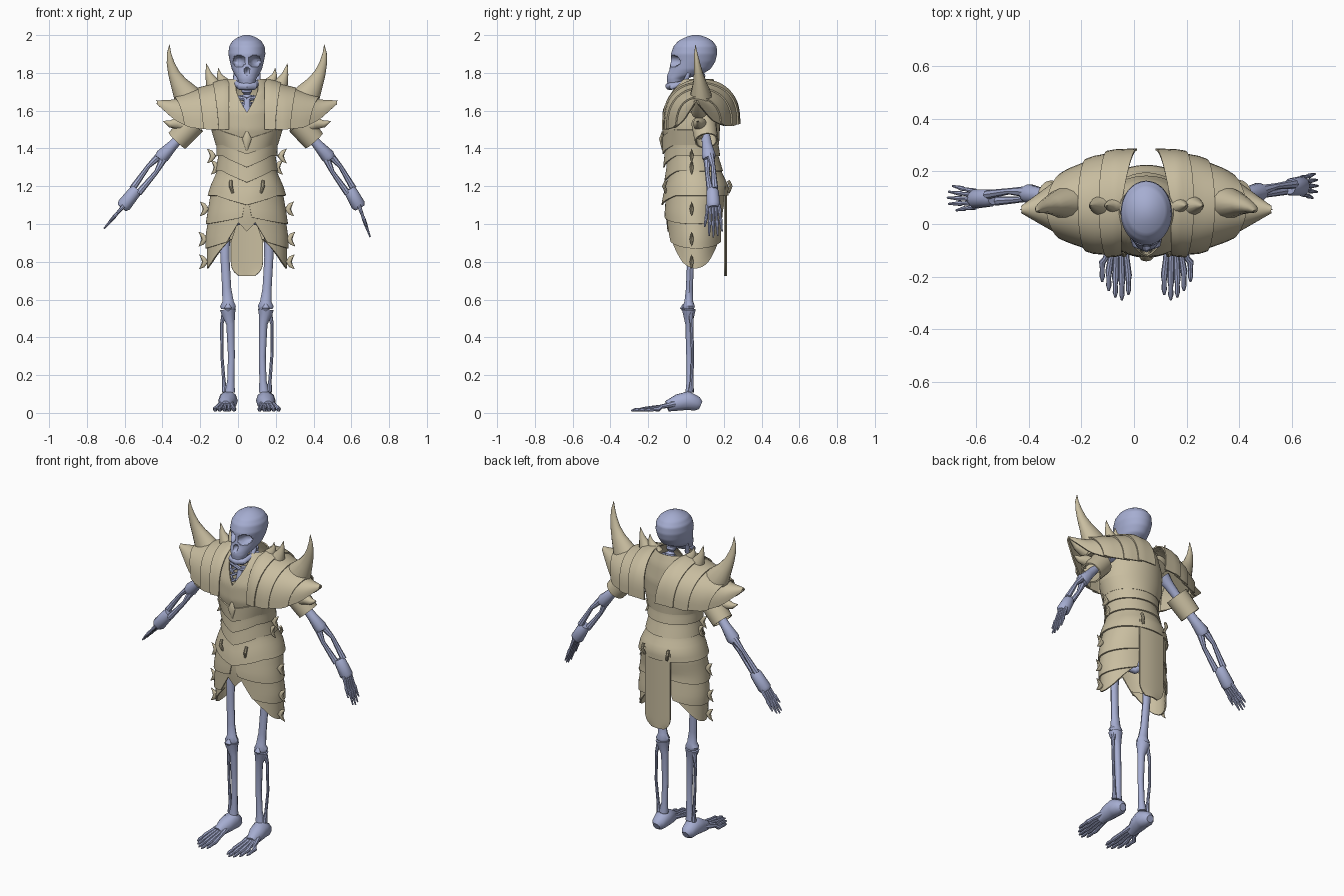
import bpy, bmesh, math
from mathutils import Vector as V

if "Cube" in bpy.data.objects:
    bpy.data.objects.remove(bpy.data.objects["Cube"])

X0 = 0.047  # body centre line


def material(name, col):
    m = bpy.data.materials.new(name)
    m.diffuse_color = (*col, 1)
    m.use_nodes = True
    m.node_tree.nodes["Principled BSDF"].inputs["Base Color"].default_value = m.diffuse_color
    return m


BONE = material("blue grey bone", (0.38, 0.42, 0.64))
ARMOR = material("tan armour", (0.58, 0.51, 0.35))


def lut(x, rows):
    """Linear interpolation in rows of (x, values...)."""
    rows = sorted(rows)
    if x <= rows[0][0]:
        return rows[0][1:]
    for a, b in zip(rows, rows[1:]):
        if x <= b[0]:
            k = (x - a[0]) / (b[0] - a[0])
            return tuple(p + (q - p) * k for p, q in zip(a[1:], b[1:]))
    return rows[-1][1:]


def finish(name, bm, mat, thick=0, angle=40):
    bmesh.ops.recalc_face_normals(bm, faces=bm.faces)
    me = bpy.data.meshes.new(name)
    bm.to_mesh(me)
    bm.free()
    me.materials.append(mat)
    ob = bpy.data.objects.new(name, me)
    bpy.context.collection.objects.link(ob)
    bpy.ops.object.select_all(action='DESELECT')
    ob.select_set(True)
    bpy.context.view_layer.objects.active = ob
    if thick:
        m = ob.modifiers.new("thickness", 'SOLIDIFY')
        m.thickness, m.offset = thick, 0
        bpy.ops.object.modifier_apply(modifier=m.name)
    bpy.ops.object.shade_smooth_by_angle(angle=math.radians(angle))
    return ob


def grid(name, f, nu, nv, mat, thick=0.008, closed=False, caps=False):
    """Surface f(u, v) with u, v in 0..1."""
    bm = bmesh.new()
    cols = nu if closed else nu + 1
    vs = [[bm.verts.new(f(i / nu, j / nv)) for i in range(cols)] for j in range(nv + 1)]
    for j in range(nv):
        for i in range(nu):
            k = (i + 1) % cols
            bm.faces.new((vs[j][i], vs[j][k], vs[j + 1][k], vs[j + 1][i]))
    if caps:
        bm.faces.new(vs[0])
        bm.faces.new(vs[-1])
    return finish(name, bm, mat, thick)


def tube(name, pts, radii, mat=BONE, n=10, flat=1.0, thick=0, caps=True):
    """Round bar through pts with a radius per point; flat scales its depth."""
    pts = [V(p) for p in pts]
    d = pts[-1] - pts[0]
    ref = V((0, 0, 1)) if abs(d.y) > 0.8 * d.length else V((0, 1, 0))
    bm = bmesh.new()
    rings = []
    for i, p in enumerate(pts):
        t = (pts[min(i + 1, len(pts) - 1)] - pts[max(i - 1, 0)]).normalized()
        s = t.cross(ref).normalized()
        w = s.cross(t)
        r = max(radii[i], 0.001)
        rings.append([bm.verts.new(p + s * r * math.cos(a) + w * r * flat * math.sin(a))
                      for a in (2 * math.pi * k / n for k in range(n))])
    for a, b in zip(rings, rings[1:]):
        for k in range(n):
            bm.faces.new((a[k], a[(k + 1) % n], b[(k + 1) % n], b[k]))
    if caps:
        bm.faces.new(rings[0])
        bm.faces.new(rings[-1])
    return finish(name, bm, mat, thick)


# ---------- skull ----------
SKULL = [(1.74, .04, -.098, -.02), (1.77, .05, -.102, 0), (1.79, .064, -.1, .08),
         (1.82, .08, -.088, .13), (1.86, .09, -.08, .155), (1.90, .098, -.08, .165),
         (1.94, .094, -.066, .162), (1.97, .076, -.04, .14), (1.99, .046, 0, .105), (2.0, .015, .035, .07)]


def skull(u, v):
    z = 1.74 + .26 * v
    w, yf, yb = lut(z, SKULL)
    a = 2 * math.pi * u
    x, y = w * math.sin(a), (yf + yb) / 2 - (yb - yf) / 2 * math.cos(a)
    if y < 0.02:  # eye sockets and nose hollow
        e = math.hypot(abs(x) - .042, z - 1.862) / .03
        n = math.hypot(x * 1.4, z - 1.808) / .02
        y += .045 * max(0, 1 - e ** 4) + .03 * max(0, 1 - n ** 2)
    return V((X0 + x, y, z))


grid("skull", skull, 64, 40, BONE, 0, True, True)
tube("jaw", [(X0 + x, y, z) for x, y, z in [(-.062, .015, 1.80), (-.056, -.005, 1.745), (-.036, -.075, 1.73),
     (0, -.088, 1.73), (.036, -.075, 1.73), (.056, -.005, 1.745), (.062, .015, 1.80)]],
     [.01, .018, .02, .021, .02, .018, .01])

# ---------- spine, ribs, pelvis ----------
tube("spine", [(X0, .07 + .03 * math.sin(i / 8), 1.8 - .0125 * i) for i in range(61)],
     [.028 if i % 3 else .016 for i in range(61)])
tube("breastbone", [(X0, -.05, 1.66), (X0, -.075, 1.56), (X0, -.075, 1.46)], [.015, .02, .01], flat=.4)
tube("sacrum", [(X0, .1, 1.13), (X0, .11, 1.03), (X0, .09, .98)], [.05, .04, .01], flat=.5)
for s in (-1, 1):
    for i in range(9):
        z, r = 1.68 - .037 * i, .07 + .075 * math.sin(math.pi * (i + 1.5) / 11)
        tube("rib", [(X0 + s * r * math.sin(a), .035 - .1 * math.cos(a), z - .05 * (1 - a / math.pi))
                     for a in (math.pi * (.12 + .88 * k / 8) for k in range(9))], [.008] * 9, n=6)
    tube("collarbone", [(X0, -.04, 1.66), (X0 + s * .1, -.02, 1.68), (X0 + s * .19, .06, 1.66)], [.012] * 3, n=8)
    tube("pelvis", [(X0 + s * .04, .11, 1.12), (X0 + s * .11, .06, 1.13), (X0 + s * .09, .03, 1.05),
                    (X0 + s * .05, 0, 1.01), (X0, -.02, 1.02)], [.03, .03, .035, .02, .014])

# ---------- legs and feet ----------
for s in (-1, 1):
    def P(d, y, z): return (X0 + s * d, y, z)
    tube("thigh_bone", [P(.085, .04, 1.05), P(.118, .035, 1.0), P(.116, .025, .82), P(.107, .018, .66),
         P(.1, .015, .59), P(.1, .015, .565), P(.1, .015, .55)], [.03, .03, .024, .024, .03, .042, .036], flat=.8)
    tube("kneecap", [P(.1, -.012, .575), P(.1, -.02, .555), P(.1, -.012, .535)], [.008, .02, .008], flat=.6)
    tube("shin_bone", [P(.1, .015, .548), P(.098, .015, .525), P(.087, .015, .47), P(.082, .017, .3),
         P(.085, .02, .17), P(.09, .02, .11)], [.042, .036, .022, .018, .019, .027], flat=.9)
    tube("calf_bone", [P(.12, .025, .53), P(.133, .03, .47), P(.132, .035, .3), P(.122, .03, .17), P(.118, .025, .11)],
         [.014, .009, .008, .009, .015], n=8)
    tube("heel", [P(.1, .078, .04), P(.1, .06, .048), P(.1, .01, .065), P(.105, -.04, .055), P(.112, -.10, .035)],
         [.022, .04, .052, .046, .03])
    for i, end in enumerate((-.27, -.29, -.28, -.255, -.22)):
        d = .068 + .025 * i
        tube("toe", [P(.085 + .011 * i, -.05, .05), P(.075 + .02 * i, -.13, .033), P(d, end + .075, .02),
             P(d, end + .05, .018), P(d, end + .02, .016), P(d, end, .012)], [.018, .011, .013, .009, .01, .004], n=8)

# ---------- arms and hands ----------
ARMS = [(-1, (-.40, .115, 1.36), (-.535, .10, 1.185), (-.615, .095, 1.085), (-.71, .10, .975)),
        (1, (.475, .12, 1.36), (.59, .14, 1.185), (.645, .145, 1.085), (.70, .145, .93))]
for s, E, W, H, T in ARMS:
    E, W, H, T = V(E), V(W), V(H), V(T)
    S = V((X0 + s * .19, .08, 1.63))
    tube("upper_arm_bone", [S, S.lerp(E, .15), S.lerp(E, .5), S.lerp(E, .8), E, E.lerp(W, .1)],
         [.04, .03, .022, .028, .038, .03])
    off = V((.016 * s, .012, .012))
    for k in (-1, 1):
        tube("forearm_bone", [E + off * .6 * k, E.lerp(W, .4) + off * 1.3 * k, W.lerp(H, .1) + off * k],
             [.022, .012, .018], n=8)
    tube("wrist", [W, W.lerp(H, .15), W.lerp(H, .85), H], [.028, .034, .038, .028])
    for i in range(5):
        y = .02 * (i - 2)
        end = H.lerp(T, (.65, .95, 1, .95, .8)[i]) + V((0, y * 1.15, 0))
        st = H + V((0, y * .75, 0))
        tube("finger", [st - (T - H) * .1, st.lerp(end, .4), st.lerp(end, .5), st.lerp(end, .72), end],
             [.011, .007, .010, .007, .004], n=8)

# ---------- body armour wrapped on a shared body section ----------
BODY = [(.76, .195, -.07, .17), (.92, .208, -.085, .18), (1.05, .198, -.10, .18), (1.15, .188, -.10, .205),
        (1.2, .178, -.10, .21), (1.28, .15, -.09, .18), (1.36, .145, -.095, .165), (1.42, .155, -.105, .165),
        (1.5, .185, -.122, .175), (1.6, .185, -.12, .18), (1.7, .15, -.08, .165), (1.77, .095, -.02, .14)]


def body(a, z, e=0):
    rx, yf, yb = lut(z, BODY)
    return V((X0 + (rx + e) * math.sin(a), (yf + yb) / 2 - ((yb - yf) / 2 + e) * math.cos(a), z))


def chevron(a):
    return max(0, 1 - abs(a) / .9)


def breastplate(u, v):
    a = math.pi * (2 * u - 1)
    top = 1.59 + .175 * min(1, abs(a) / .6)
    bot = 1.475 - .03 * chevron(a) + .02 * math.sin(a) ** 2
    return body(a, top + (bot - top) * v)


grid("breastplate", breastplate, 64, 14, ARMOR, closed=True)
for name, zt, zb, dip, e in [("waist_band", 1.50, 1.42, .05, .006), ("waist_band", 1.44, 1.36, .06, .012),
                             ("waist_band", 1.38, 1.28, .06, .012), ("hip_guard", 1.31, 1.15, .05, .016)]:
    grid(name, lambda u, v: body(math.pi * (2 * u - 1), zt + (zb - zt) * v, e * v)
         - V((0, .01 * v * chevron(math.pi * (2 * u - 1)), dip * chevron(math.pi * (2 * u - 1)))),
         64, 6, ARMOR, closed=True)
tube("chest_ornament", [(X0, -.125, 1.49), (X0, -.13, 1.45), (X0, -.125, 1.39)], [.006, .025, .004], ARMOR, 8, .5)
grid("front_plate", lambda u, v: body(.9 * (u - .5), 1.16 - v * (.1 + .1 * (1 - abs(2 * u - 1))), .004),
     12, 5, ARMOR)

# skirt tiers: top, bottom, front angle top/bottom, back angle top/bottom
TIERS = [(1.18, 1.0, .0, .12, 3.0, 2.95), (1.05, .87, .1, .5, 2.95, 2.75), (.92, .765, .42, 1.05, 2.75, 2.1)]
for s in (-1, 1):
    for zt, zb, f0, f1, b0, b1 in TIERS:
        def skirt(u, v):
            a0, a1 = f0 + (f1 - f0) * v, b0 + (b1 - b0) * v
            z = zt + (zb + .035 * (2 * u - 1) ** 2 - zt) * v
            return body(s * (a0 + (a1 - a0) * u), z, .012 * v)
        grid("skirt_plate", skirt, 24, 6, ARMOR)
    # crescent side hooks
    for d, z in [(.17, 1.36), (.15, 1.30), (.208, 1.08), (.215, .92), (.212, .80)]:
        tube("side_hook", [(X0 + s * (d + o), .03, z + h) for o, h in
             [(.04, .038), (.022, .022), (.008, 0), (.022, -.022), (.04, -.038)]],
             [0, .011, .018, .011, 0], ARMOR, 8, .6)
    for y in (-.105, .225):
        tube("belt_clip", [(X0 + s * .085, y, 1.23), (X0 + s * .085, y - .012 * (1 if y < 0 else -1), 1.20),
             (X0 + s * .075, y, 1.165)], [.008, .01, .007], ARMOR, 8)


def back_flap(u, v):
    w = .085 * (1 if v < .85 else math.sqrt(max(.05, 1 - .75 * ((v - .85) / .15) ** 2)))
    return V((X0 + w * (2 * u - 1), .205 + .008 * math.cos(math.pi * (u - .5)), 1.2 - .475 * v))


grid("back_flap", back_flap, 8, 24, ARMOR)

# ---------- shoulder armour: distance out -> front y, back y, crest z, front hem z, back hem z ----------
SHOULDER = [(.03, -.12, .285, 1.765, 1.5, 1.53), (.12, -.115, .27, 1.76, 1.5, 1.53), (.2, -.10, .245, 1.725, 1.5, 1.52),
            (.3, -.055, .195, 1.69, 1.51, 1.52), (.38, -.01, .135, 1.655, 1.55, 1.55), (.475, .045, .065, 1.65, 1.635, 1.635)]
# plates: start, end, how far the outer edge sweeps out at the crest
PLATES = [(.095, .15, .03), (.12, .23, .03), (.19, .33, .05), (.29, .475, 0)]
SPIKES = [("collar_spike", [(.105, .07, 1.72), (.135, .07, 1.765), (.147, .07, 1.79), (.15, .07, 1.825)], [.045, .025, .013, 0], .9),
          ("collar_spike", [(.15, .07, 1.69), (.185, .07, 1.75), (.203, .07, 1.795), (.215, .07, 1.85)], [.06, .035, .017, 0], .9),
          ("shoulder_horn", [(.28, .08, 1.62), (.325, .078, 1.69), (.363, .072, 1.75), (.388, .065, 1.80),
                             (.405, .058, 1.855), (.412, .052, 1.905), (.41, .05, 1.95)], [.09, .068, .044, .03, .02, .011, 0], .8),
          ("outer_spike", [(.36, .07, 1.60), (.42, .06, 1.615), (.48, .055, 1.655)], [.045, .025, 0], 1),
          ("lower_spike", [(.32, .08, 1.52), (.37, .07, 1.535), (.41, .065, 1.53), (.445, .06, 1.545)], [.04, .032, .018, 0], 1),
          ("lower_spike", [(.33, .08, 1.49), (.36, .07, 1.465), (.385, .07, 1.475)], [.04, .018, 0], 1)]
for s, E, *_ in ARMS:
    for i, (d0, d1, bow) in enumerate(PLATES):
        def plate(u, v):
            t = 2 * u - 1
            a = t * math.pi / 2
            start = d0 - (.06 * max(0, t) if i == 0 else 0)
            d = start + (d1 + bow * math.cos(a) - start) * v
            yf, yb, zt, zf, zb = lut(d, SHOULDER)
            e = .014 * v if i < 3 else 0
            hem = zf if t < 0 else zb
            c = max(0, math.cos(a)) ** .7
            return V((X0 + s * d, (yf + yb) / 2 + ((yb - yf) / 2 + e) * math.sin(a), hem + (zt + e - hem) * c))
        grid("shoulder_plate", plate, 32, 7, ARMOR)
    for name, pts, radii, flat in SPIKES:
        tube(name, [(X0 + s * x, y, z) for x, y, z in pts], radii, ARMOR, 14, flat)
    S, E = V((X0 + s * .19, .08, 1.63)), V(E)
    tube("arm_guard", [S.lerp(E, .35), S.lerp(E, .55), S.lerp(E, .7)], [.062, .06, .057], ARMOR, 16, 1, .008, False)
